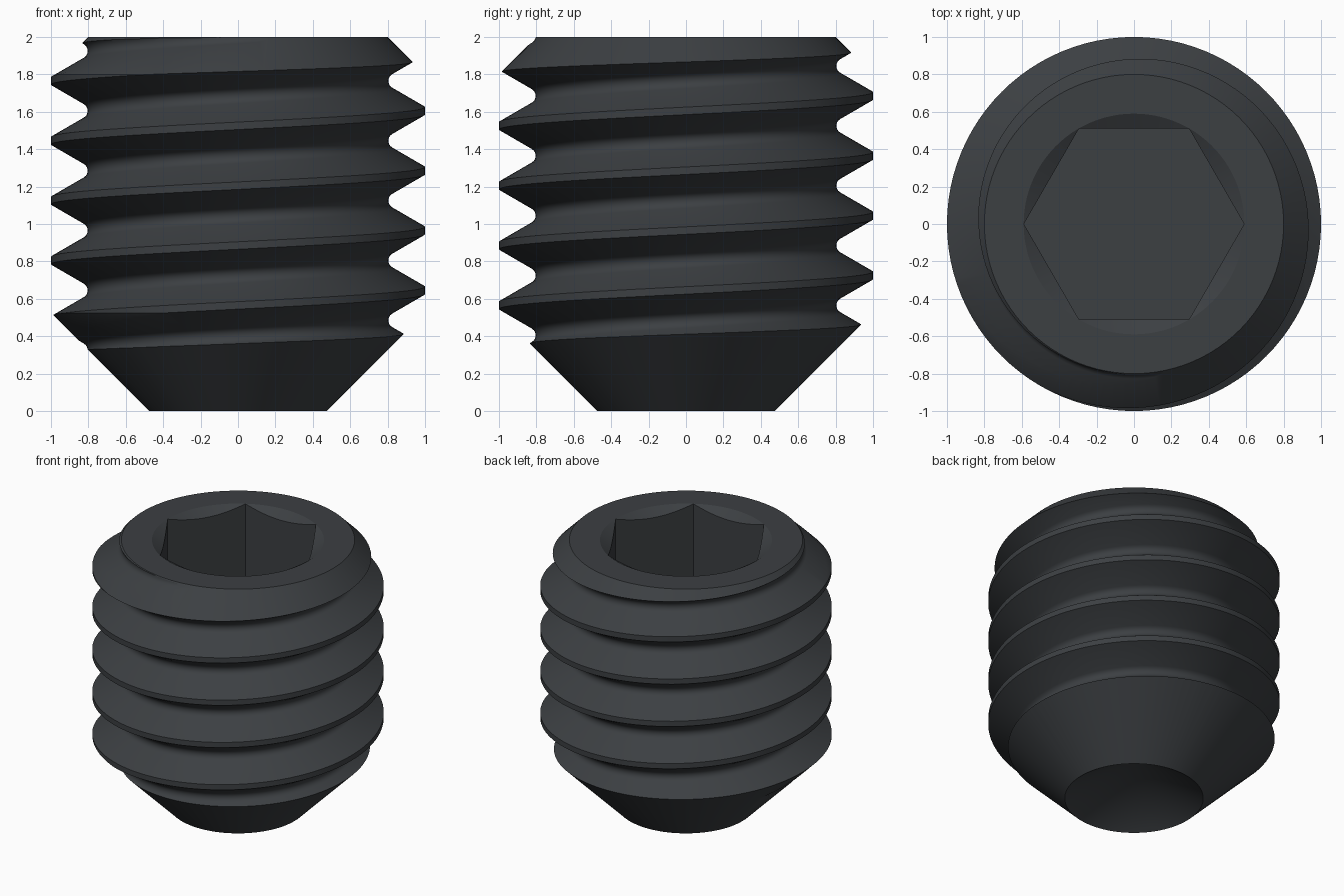
import bpy, bmesh
from math import sin, cos, tan, pi, radians

if "Cube" in bpy.data.objects:
    bpy.data.objects.remove(bpy.data.objects["Cube"])

PITCH, SEGS, TURNS = 0.32, 96, 11


def make_object(name, bm):
    bmesh.ops.recalc_face_normals(bm, faces=bm.faces[:])
    mesh = bpy.data.meshes.new(name)
    bm.to_mesh(mesh)
    bm.free()
    ob = bpy.data.objects.new(name, mesh)
    bpy.context.collection.objects.link(ob)
    return ob


def revolve(name, profile, sides, start=0.0):
    """Solid of revolution; the profile starts and ends on the axis."""
    bm = bmesh.new()
    low = bm.verts.new((0, 0, profile[0][1]))
    high = bm.verts.new((0, 0, profile[-1][1]))
    rings = [[bm.verts.new((r * cos(start + 2 * pi * i / sides),
                            r * sin(start + 2 * pi * i / sides), z))
              for i in range(sides)] for r, z in profile[1:-1]]
    for i in range(sides):
        j = (i + 1) % sides
        bm.faces.new((low, rings[0][j], rings[0][i]))
        bm.faces.new((high, rings[-1][i], rings[-1][j]))
        for a, b in zip(rings, rings[1:]):
            bm.faces.new((a[i], a[j], b[j], b[i]))
    return make_object(name, bm)


def boolean(target, tool, operation):
    mod = target.modifiers.new(operation, 'BOOLEAN')
    mod.operation, mod.solver, mod.object = operation, 'EXACT', tool
    bpy.context.view_layer.objects.active = target
    bpy.ops.object.modifier_apply(modifier=mod.name)
    bpy.data.objects.remove(tool)


# Over-long threaded rod: flat crest, 60 degree flanks, rounded root
profile = [(1.0, -0.02), (1.0, 0.02)]
for deg in range(-60, 61, 20):
    profile.append((0.850 - 0.0462 * cos(radians(deg)),
                    0.16 + 0.0462 * sin(radians(deg))))
P = len(profile)
bm = bmesh.new()
cols = []
for i in range(SEGS):
    t = i / SEGS
    cols.append([bm.verts.new((r * cos(2 * pi * t), r * sin(2 * pi * t),
                               0.005 + PITCH * (k - 2 + t) + z))
                 for k in range(TURNS) for r, z in profile])
for i in range(SEGS):
    last = i == SEGS - 1
    shift = P if last else 0
    a, b = cols[i], cols[(i + 1) % SEGS]
    for m in range(len(a) - 1 - shift):
        bm.faces.new((a[m], b[m + shift], b[m + shift + 1], a[m + 1]))
bottom, top = bm.verts.new((0, 0, -1.5)), bm.verts.new((0, 0, 4))
for e in [e for e in bm.edges if e.is_boundary]:
    tip = bottom if e.verts[0].co.z < 1 else top
    bm.faces.new((e.verts[0], e.verts[1], tip))
screw = make_object("set_screw", bm)

# Envelope: cup point, 45 degree ends, flat top
envelope = revolve("envelope", [(0, 0.475 / tan(radians(59))), (0.475, 0), (1.1, 0.625),
                                (1.1, 1.7), (0.8, 2.0), (0, 2.0)], SEGS, 0.01)
boolean(screw, envelope, 'INTERSECT')

# Hex socket and its conical lead-in
hexagon = 0.51 / cos(pi / 6)
boolean(screw, revolve("socket", [(0, 1.2), (hexagon, 1.2), (hexagon, 2.2), (0, 2.2)], 6),
        'DIFFERENCE')
slope = tan(radians(30))
boolean(screw, revolve("lead_in", [(0, 2 - 0.59 * slope), (0.59 + 0.1 / slope, 2.1), (0, 2.1)],
                       SEGS, 0.01), 'DIFFERENCE')

# Dark steel finish
mat = bpy.data.materials.new("dark_steel")
mat.diffuse_color = (0.045, 0.05, 0.055, 1)
mat.use_nodes = True
mat.node_tree.nodes["Principled BSDF"].inputs["Base Color"].default_value = mat.diffuse_color
screw.data.materials.clear()
screw.data.materials.append(mat)
screw.select_set(True)
bpy.context.view_layer.objects.active = screw
bpy.ops.object.shade_smooth_by_angle(angle=radians(25))
